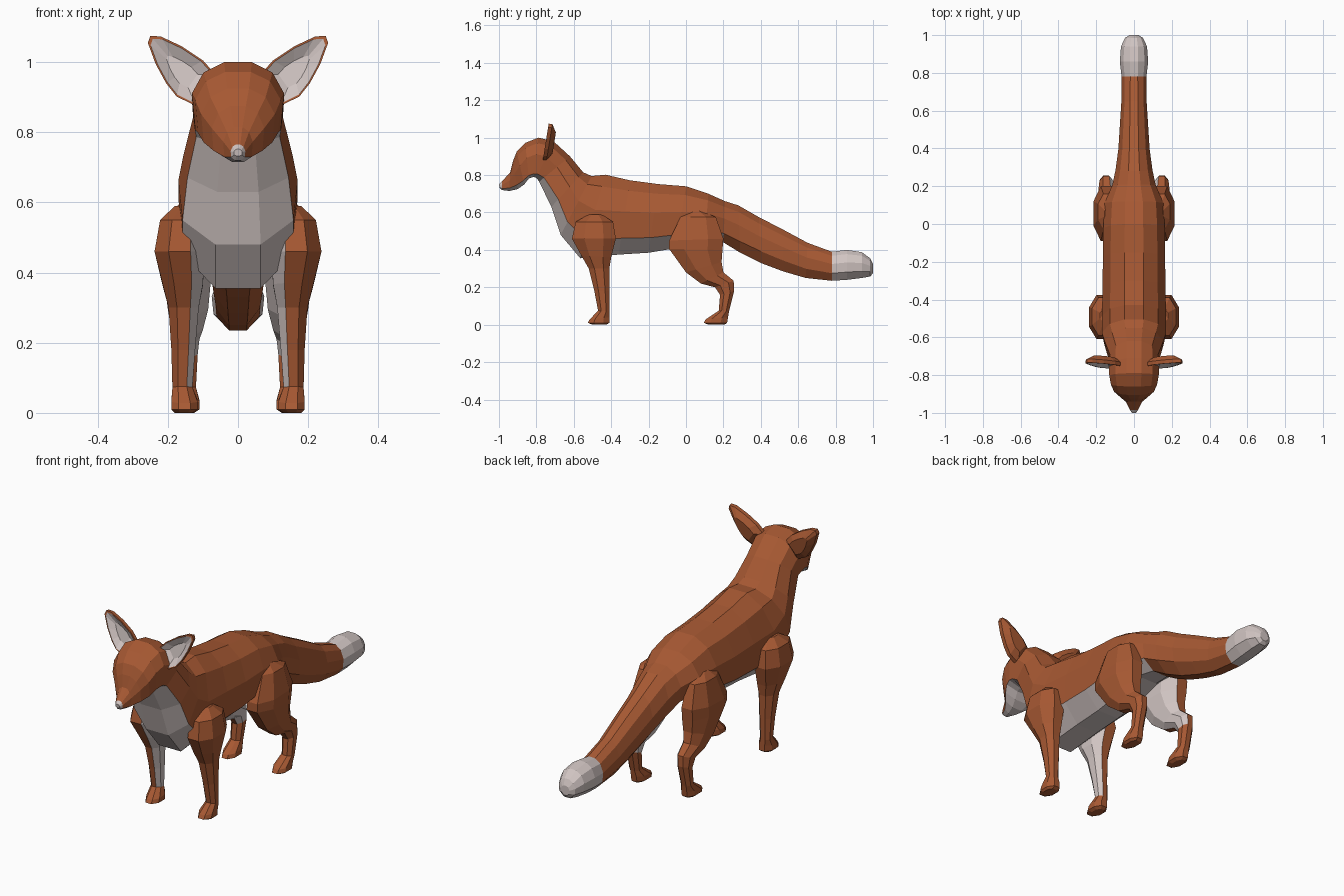
import bpy, bmesh
from mathutils import Vector


def material(name, rgb):
    m = bpy.data.materials.new(name)
    m.diffuse_color = (*rgb, 1)
    return m


MATS = [material("rust_orange_fur", (0.39, 0.10, 0.033)),
        material("pale_fur", (0.64, 0.56, 0.545))]


def finish(name, bm):
    bmesh.ops.recalc_face_normals(bm, faces=bm.faces)
    me = bpy.data.meshes.new(name)
    bm.to_mesh(me)
    bm.free()
    for m in MATS:
        me.materials.append(m)
    ob = bpy.data.objects.new(name, me)
    bpy.context.collection.objects.link(ob)
    return ob


def loft(name, rings, rule, caps=(0, 0)):
    """Skin rings of points; rule(ring, side) picks the colour of each face."""
    bm = bmesh.new()
    vs = [[bm.verts.new(p) for p in r] for r in rings]
    n = len(vs[0])
    for i in range(len(vs) - 1):
        for j in range(n):
            k = (j + 1) % n
            f = bm.faces.new((vs[i][j], vs[i][k], vs[i + 1][k], vs[i + 1][j]))
            f.material_index = int(rule(i, j))
    bm.faces.new(vs[0]).material_index = caps[0]
    bm.faces.new(vs[-1]).material_index = caps[1]
    return finish(name, bm)


def body_ring(yt, zt, yb, zb, w, u=0.22, crown=0.3):
    """Ten-sided ring leaning from its top point to its bottom point."""
    half = [(crown, 1), (0.75, 0.86), (1, 0.58), (0.93, u), (0.38, 0)]
    pts = half + [(-x, t) for x, t in reversed(half)]
    return [(x * w, yb + (yt - yb) * t, zb + (zt - zb) * t) for x, t in pts]


def leg_ring(yf, zf, yb, zb, xi, xo):
    """Eight-sided ring; sides 0..2 face the inside of the leg."""
    c = 0.28
    pts = [(1 - c, 0), (1, 0), (1, 1), (1 - c, 1)]
    pts = [(c, 0), (0, c), (0, 1 - c), (c, 1), (1 - c, 1), (1, 1 - c), (1, c), (1 - c, 0)]
    return [(xi + (xo - xi) * a, yf + (yb - yf) * b, zf + (zb - zf) * b) for a, b in pts]


def under(i, j):
    return j in (3, 4, 5)


def mirrored(ob, name):
    me = ob.data.copy()
    me.name = name
    for v in me.vertices:
        v.co.x *= -1
    me.flip_normals()
    bpy.context.collection.objects.link(bpy.data.objects.new(name, me))


# Head: nose to nape, pale under the jaw and on the nose tip
nape = (-0.62, 0.90, -0.785, 0.765, 0.128, 0.16)
head = [(-1.0, 0.752, -0.997, 0.732, 0.012, 0.2),
        (-0.985, 0.765, -0.985, 0.72, 0.021, 0.2),
        (-0.94, 0.815, -0.945, 0.715, 0.042, 0.15),
        (-0.925, 0.875, -0.90, 0.725, 0.075, 0.15),
        (-0.905, 0.925, -0.865, 0.75, 0.105, 0.12),
        (-0.86, 0.972, -0.84, 0.782, 0.122, 0.08),
        (-0.79, 1.0, -0.815, 0.79, 0.131, 0.08),
        (-0.71, 0.982, -0.80, 0.785, 0.132, 0.1),
        nape]
loft("head", [body_ring(*r) for r in head], lambda i, j: i == 0 or under(i, j), (1, 0))

# Torso: neck to rump, pale chest and belly
rump = (0.21, 0.66, 0.20, 0.44, 0.115, 0.22)
torso = [nape,
         (-0.55, 0.815, -0.72, 0.63, 0.155),
         (-0.505, 0.795, -0.67, 0.48, 0.17),
         (-0.43, 0.802, -0.565, 0.355, 0.17),
         (-0.30, 0.772, -0.36, 0.375, 0.166),
         (-0.15, 0.752, -0.2, 0.385, 0.165),
         (0.0, 0.74, -0.05, 0.41, 0.163),
         (0.12, 0.70, 0.10, 0.45, 0.155),
         rump]
loft("torso", [body_ring(*r) for r in torso], under)

# Tail: hangs backward, pale tip
tail = [rump,
        (0.28, 0.638, 0.29, 0.385, 0.098, 0.24),
        (0.39, 0.575, 0.40, 0.33, 0.083, 0.26),
        (0.52, 0.508, 0.52, 0.285, 0.075, 0.26),
        (0.65, 0.438, 0.64, 0.25, 0.067, 0.26),
        (0.78, 0.39, 0.78, 0.235, 0.066, 0.26),
        (0.86, 0.40, 0.86, 0.24, 0.075, 0.26),
        (0.94, 0.388, 0.94, 0.25, 0.069, 0.26),
        (0.985, 0.355, 0.985, 0.258, 0.048, 0.26),
        (1.0, 0.325, 1.0, 0.275, 0.025, 0.26)]
loft("tail", [body_ring(*r) for r in tail], lambda i, j: i >= 5, (0, 1))

# Legs: pale inside above the paw
front_leg = [(-0.52, 0.59, -0.45, 0.59, 0.11, 0.18),
             (-0.59, 0.55, -0.39, 0.55, 0.10, 0.222),
             (-0.61, 0.46, -0.375, 0.46, 0.095, 0.238),
             (-0.56, 0.37, -0.40, 0.36, 0.10, 0.215),
             (-0.52, 0.30, -0.41, 0.30, 0.112, 0.198),
             (-0.49, 0.18, -0.41, 0.18, 0.122, 0.19),
             (-0.47, 0.075, -0.41, 0.07, 0.13, 0.187),
             (-0.515, 0.028, -0.41, 0.04, 0.115, 0.19),
             (-0.525, 0.01, -0.41, 0.01, 0.115, 0.19),
             (-0.50, 0.0, -0.425, 0.0, 0.13, 0.18)]
hind_leg = [(0.02, 0.607, 0.09, 0.607, 0.11, 0.155),
            (-0.03, 0.575, 0.16, 0.575, 0.09, 0.19),
            (-0.09, 0.45, 0.20, 0.46, 0.075, 0.215),
            (-0.09, 0.405, 0.195, 0.40, 0.075, 0.213),
            (0.0, 0.28, 0.19, 0.335, 0.085, 0.20),
            (0.08, 0.22, 0.20, 0.28, 0.10, 0.19),
            (0.155, 0.20, 0.255, 0.235, 0.11, 0.183),
            (0.182, 0.16, 0.257, 0.18, 0.115, 0.18),
            (0.175, 0.075, 0.23, 0.07, 0.12, 0.178),
            (0.105, 0.028, 0.225, 0.04, 0.11, 0.182),
            (0.095, 0.01, 0.22, 0.01, 0.11, 0.182),
            (0.12, 0.0, 0.205, 0.0, 0.125, 0.17)]
for name, rings, paw in (("front_leg", front_leg, 6), ("hind_leg", hind_leg, 7)):
    leg = loft(name + "_left", [leg_ring(*r) for r in rings],
               lambda i, j: j in (0, 1, 2) and i < paw)
    mirrored(leg, name + "_right")

# Ears: orange cupped shells with a pale hollow facing forward
outline = [(0.06, 0.96), (0.10, 1.005), (0.16, 1.045), (0.22, 1.073), (0.25, 1.075),
           (0.257, 1.055), (0.235, 0.995), (0.205, 0.94), (0.175, 0.902), (0.12, 0.875)]
mid = Vector((0.16, 0.97))


def ear_ring(scale, dy):
    pts = [mid + (Vector(p) - mid) * scale for p in outline]
    return [(p.x, -0.735 + (p.y - 0.97) * 0.16 + dy, p.y) for p in pts]


ear = loft("ear_left", [ear_ring(0.45, 0.006), ear_ring(0.92, -0.016), ear_ring(1.0, -0.016),
                        ear_ring(0.98, 0.004), ear_ring(0.55, 0.03)],
           lambda i, j: i == 0, (1, 0))
mirrored(ear, "ear_right")
